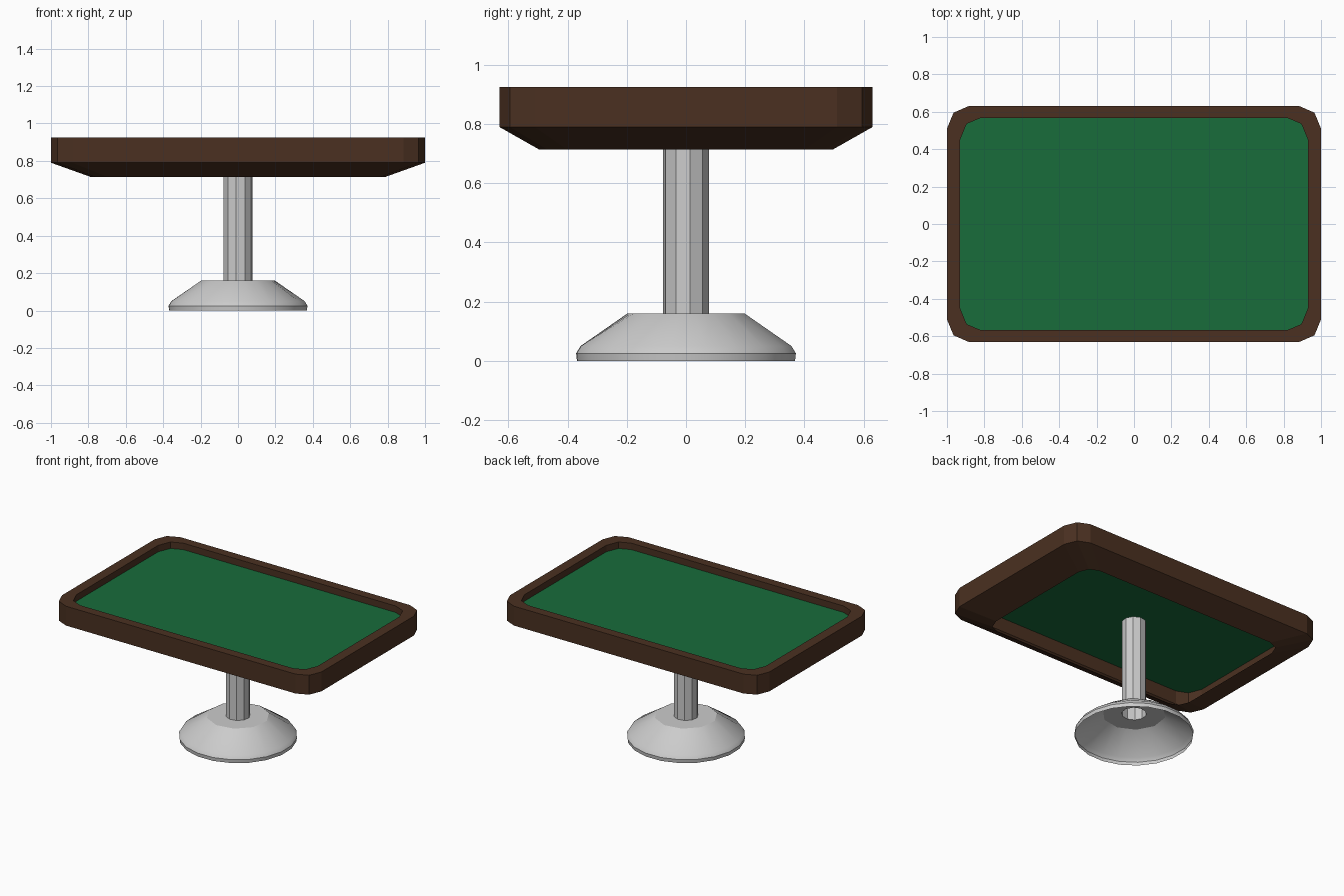
import bpy
from math import sin, cos, pi, radians

if "Cube" in bpy.data.objects:
    bpy.data.objects.remove(bpy.data.objects["Cube"])


def make_object(name, verts, faces, color=None):
    mesh = bpy.data.meshes.new(name)
    mesh.from_pydata(verts, [], faces)
    mesh.update()
    obj = bpy.data.objects.new(name, mesh)
    bpy.context.collection.objects.link(obj)
    if color:
        mat = bpy.data.materials.new(name + "_colour")
        mat.diffuse_color = (*color, 1)
        mat.use_nodes = True
        mat.node_tree.nodes["Principled BSDF"].inputs["Base Color"].default_value = mat.diffuse_color
        mesh.materials.append(mat)
    return obj


def loft(name, rings, color=None, closed=False):
    """Skin a stack of equal-length rings with quads."""
    n = len(rings[0])
    verts = [v for ring in rings for v in ring]
    faces = []
    for k in range(len(rings) if closed else len(rings) - 1):
        a, b = k * n, (k + 1) % len(rings) * n
        faces += [(a + i, a + (i + 1) % n, b + (i + 1) % n, b + i) for i in range(n)]
    return make_object(name, verts, faces, color)


def outline(corner, z, s=1.0):
    """Rounded rectangle from the three points of its +x +y corner."""
    c = [(x * s, y * s, z) for x, y in corner]
    pts = []
    for sx, sy in ((1, 1), (-1, 1), (-1, -1), (1, -1)):
        quarter = c if sx * sy > 0 else c[::-1]
        pts += [(x * sx, y * sy, zz) for x, y, zz in quarter]
    return pts


def circle(n, r, z, turn=radians(10)):
    return [(r * cos(turn + 2 * pi * i / n), r * sin(turn + 2 * pi * i / n), z) for i in range(n)]


def ten_sided(r, z):
    """Ten-sided ring with edge midpoints, so it joins a twenty-sided ring."""
    c = circle(10, r, z)
    pts = []
    for i in range(10):
        a, b = c[i], c[(i + 1) % 10]
        pts += [a, ((a[0] + b[0]) / 2, (a[1] + b[1]) / 2, z)]
    return pts


outer = [(1.0, 0.51), (0.965, 0.595), (0.885, 0.63)]
inner = [(0.93, 0.45), (0.895, 0.535), (0.82, 0.567)]

# Wooden frame, open underneath
loft("table_frame", [
    outline(outer, 0.715, 0.79),
    outline(outer, 0.79),
    outline(outer, 0.925),
    outline(inner, 0.925),
    outline(inner, 0.785),
], (0.069, 0.03, 0.015), closed=True)

# Recessed felt surface
make_object("felt", outline(inner, 0.88), [tuple(range(12))], (0.009, 0.15, 0.043))

# Central post
loft("post", [circle(10, 0.078, 0.16), circle(10, 0.078, 0.82)])

# Hollow flared base
base = loft("base", [
    circle(20, 0.372, 0.0),
    circle(20, 0.375, 0.025),
    circle(20, 0.36, 0.05),
    ten_sided(0.2, 0.16),
    ten_sided(0.078, 0.16),
])
bpy.context.view_layer.objects.active = base
base.select_set(True)
bpy.ops.object.shade_smooth_by_angle(angle=radians(30))
